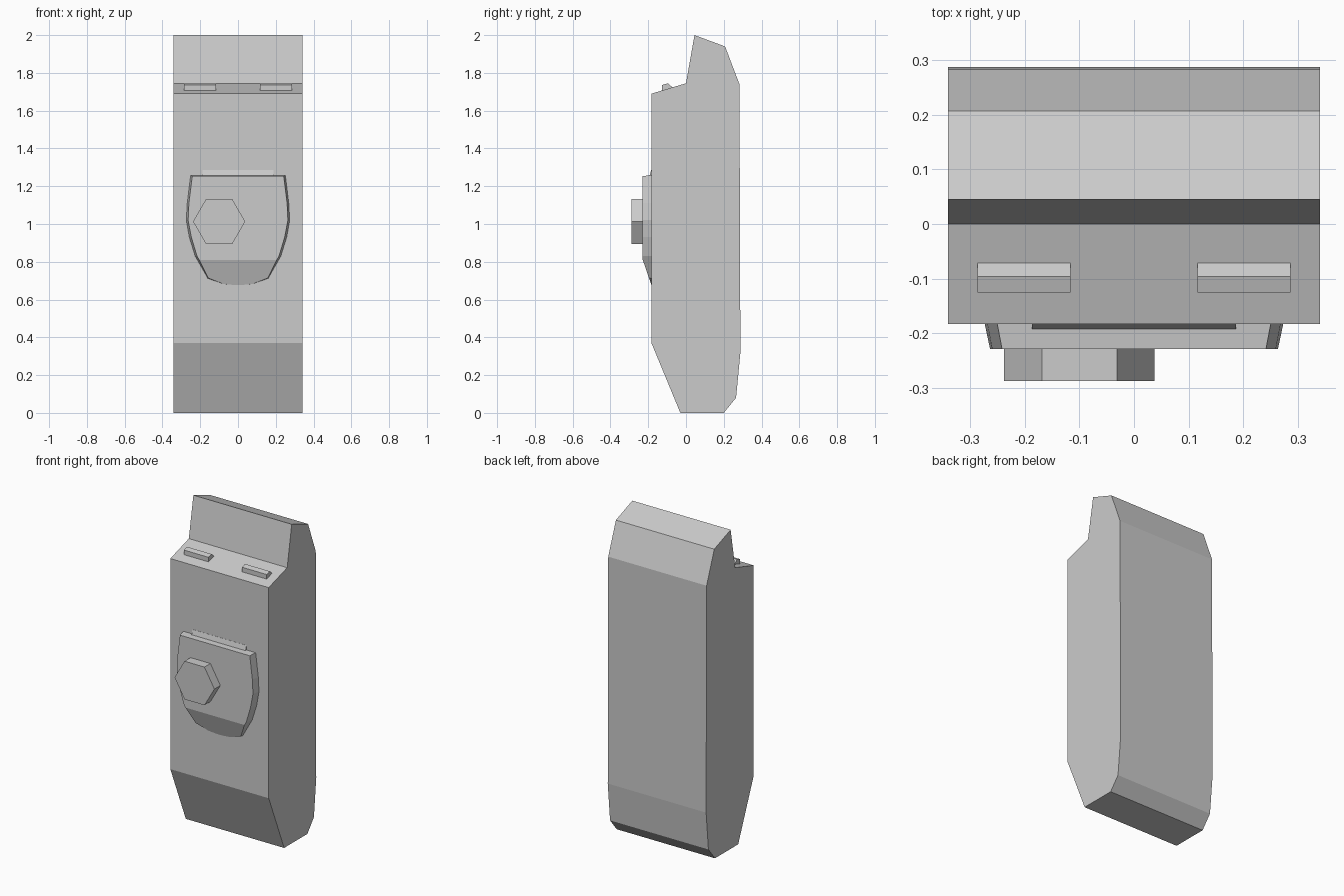
import bpy, bmesh, math
from mathutils import Vector

if "Cube" in bpy.data.objects:
    bpy.data.objects.remove(bpy.data.objects["Cube"])


def finish(name, bm):
    bmesh.ops.recalc_face_normals(bm, faces=bm.faces)
    mesh = bpy.data.meshes.new(name)
    bm.to_mesh(mesh)
    bm.free()
    obj = bpy.data.objects.new(name, mesh)
    bpy.context.collection.objects.link(obj)
    return obj


def loft(bm, ring_a, ring_b):
    a = [bm.verts.new(p) for p in ring_a]
    b = [bm.verts.new(p) for p in ring_b]
    bm.faces.new(a)
    bm.faces.new(b)
    for i in range(len(a)):
        j = (i + 1) % len(a)
        bm.faces.new((a[i], a[j], b[j], b[i]))


def side_profile(name, yz, x0, x1):
    bm = bmesh.new()
    loft(bm, [(x0, y, z) for y, z in yz], [(x1, y, z) for y, z in yz])
    return finish(name, bm)


# Main body: side silhouette extruded across the width
side_profile("body", [
    (-0.03, 0), (0.20, 0), (0.265, 0.08), (0.288, 0.32), (0.283, 1.74),
    (0.207, 1.94), (0.045, 2.0), (0.0, 1.745), (-0.183, 1.69), (-0.183, 0.37)],
    -0.341, 0.341)

# Raised ribs on the sloping shoulder
rib = [(-0.126, 1.70), (-0.126, 1.736), (-0.096, 1.745), (-0.070, 1.722)]
for side, x0 in (("left", -0.287), ("right", 0.116)):
    side_profile("shoulder_rib_" + side, rib, x0, x0 + 0.171)

# Thin sloped lip above the front plate
side_profile("plate_lip", [(-0.18, 1.287), (-0.184, 1.287), (-0.193, 1.255), (-0.18, 1.255)],
             -0.187, 0.187)

# Shield-shaped plate with tapered sides
outer = [(0.251, 1.258), (0.269, 1.11), (0.274, 1.02), (0.258, 0.93),
         (0.227, 0.83), (0.16, 0.712), (0.075, 0.682), (0, 0.675)]
inner = [(0.242, 1.254), (0.260, 1.11), (0.264, 1.02), (0.247, 0.93),
         (0.217, 0.83), (0.15, 0.718), (0.070, 0.688), (0, 0.681)]


def mirrored(half, y):
    full = half + [(-x, z) for x, z in reversed(half[:-1])]
    return [(x, y, z) for x, z in full]


bm = bmesh.new()
loft(bm, mirrored(outer, -0.182), mirrored(inner, -0.229))
# Slanted cut across the lower front of the plate
geom = bm.verts[:] + bm.edges[:] + bm.faces[:]
cut = bmesh.ops.bisect_plane(bm, geom=geom, plane_co=Vector((0, -0.229, 0.81)),
                             plane_no=Vector((0, -0.133, -0.046)), clear_outer=True)
edges = [e for e in cut["geom_cut"] if isinstance(e, bmesh.types.BMEdge)]
bmesh.ops.holes_fill(bm, edges=edges)
finish("front_plate", bm)

# Hexagonal knob, set left of centre
hexagon = [(-0.10 + 0.138 * math.cos(i * math.pi / 3),
            1.013 + 0.138 * math.sin(i * math.pi / 3)) for i in range(6)]
bm = bmesh.new()
loft(bm, [(x, -0.228, z) for x, z in hexagon], [(x, -0.288, z) for x, z in hexagon])
finish("hex_knob", bm)
